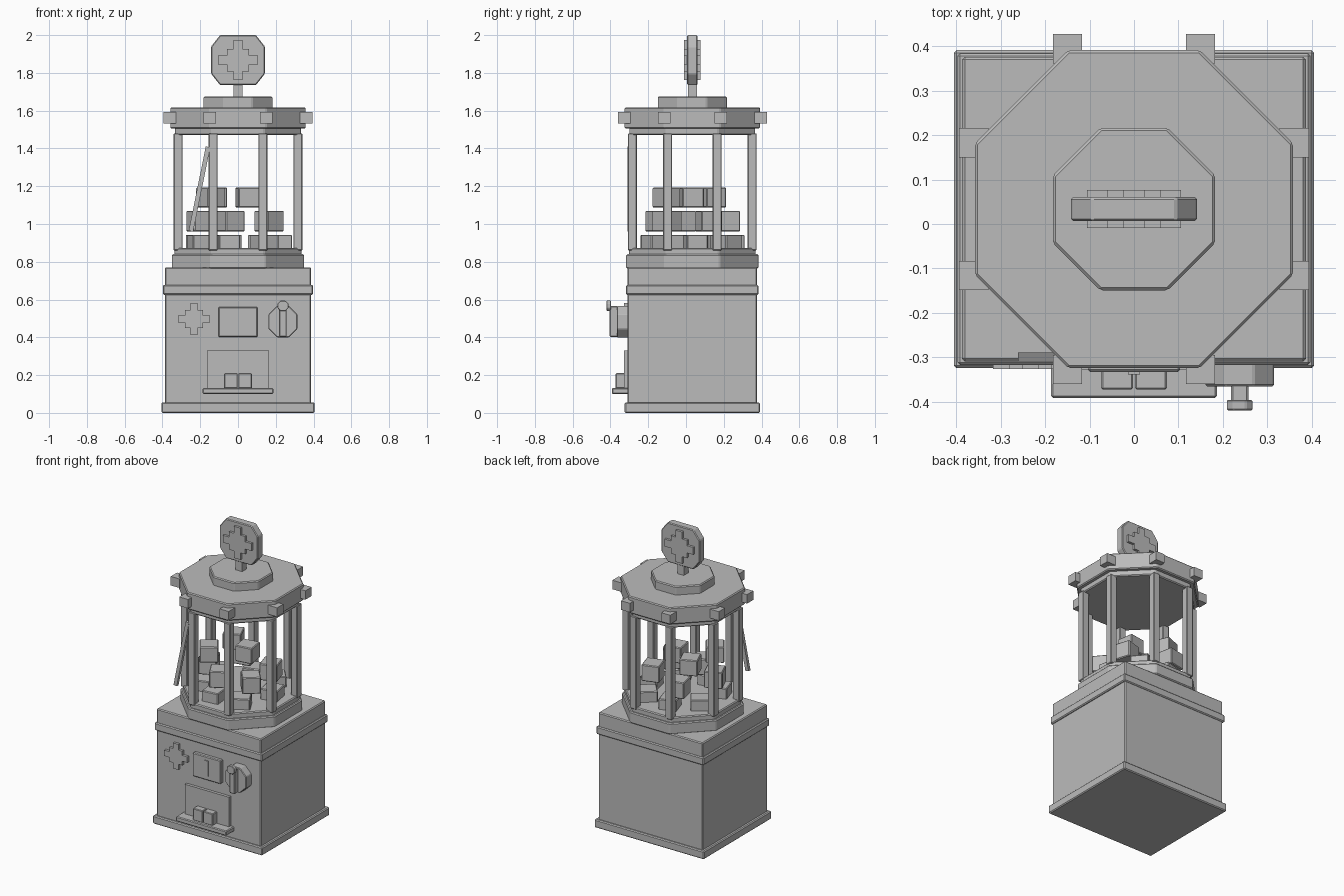
import bpy, bmesh, math
from mathutils import Matrix, Vector

if "Cube" in bpy.data.objects:
    bpy.data.objects.remove(bpy.data.objects["Cube"])

C = 0.0335        # depth centre of the cabinet and cage
FRONT = -0.31     # front face of the cabinet

grey = bpy.data.materials.new("plain_grey")
grey.diffuse_color = (0.5, 0.5, 0.5, 1)
grey.use_nodes = True
grey.node_tree.nodes["Principled BSDF"].inputs["Base Color"].default_value = grey.diffuse_color


def finish(name, bm, bevel):
    bmesh.ops.recalc_face_normals(bm, faces=bm.faces)
    me = bpy.data.meshes.new(name)
    bm.to_mesh(me)
    bm.free()
    me.materials.append(grey)
    ob = bpy.data.objects.new(name, me)
    bpy.context.collection.objects.link(ob)
    if bevel:
        mod = ob.modifiers.new("edge", 'BEVEL')
        mod.width = bevel
        mod.segments = 1
        mod.limit_method = 'ANGLE'
    return ob


def box(name, x, y, z, bevel=0.0, turn=0.0, tilt=0.0):
    """Box from (min, max) ranges, optionally turned about z or tilted about y."""
    bm = bmesh.new()
    size = Matrix.Diagonal((x[1] - x[0], y[1] - y[0], z[1] - z[0], 1))
    bmesh.ops.create_cube(bm, size=1, matrix=size)
    ob = finish(name, bm, bevel)
    ob.location = [(r[0] + r[1]) / 2 for r in (x, y, z)]
    ob.rotation_euler = (0, tilt, turn)
    return ob


def octagon(name, apothem, z0, z1, bevel=0.006):
    bm = bmesh.new()
    r = apothem / math.cos(math.pi / 8)
    bmesh.ops.create_cone(bm, cap_ends=True, segments=8, radius1=r, radius2=r, depth=z1 - z0,
                          matrix=Matrix.Translation((0, C, (z0 + z1) / 2))
                          @ Matrix.Rotation(math.pi / 8, 4, 'Z'))
    return finish(name, bm, bevel)


def plate(name, pts, y0, y1, bevel=0.0):
    """Outline in x/z extruded along y."""
    bm = bmesh.new()
    face = bm.faces.new([bm.verts.new((x, y0, z)) for x, z in pts])
    out = bmesh.ops.extrude_face_region(bm, geom=[face])
    verts = [g for g in out["geom"] if isinstance(g, bmesh.types.BMVert)]
    bmesh.ops.translate(bm, verts=verts, vec=Vector((0, y1 - y0, 0)))
    return finish(name, bm, bevel)


def cut_rect(cx, cz, hx, hz, cx_cut, cz_cut):
    """Rectangle outline with cut corners."""
    a, b = hx - cx_cut, hz - cz_cut
    pts = [(a, -hz), (hx, -b), (hx, b), (a, hz), (-a, hz), (-hx, b), (-hx, -b), (-a, -hz)]
    return [(cx + x, cz + z) for x, z in pts]


def stepped_star(cx, cz, r):
    """Plus outline with one step in each inner corner."""
    a, b = 0.23 * r, 0.56 * r
    quarter = [(r, -a), (r, a), (b, a), (b, b), (a, b)]
    pts = []
    for k in range(4):
        for x, z in quarter:
            for _ in range(k):
                x, z = -z, x
            pts.append((cx + x, cz + z))
    return pts


# cabinet
def slab(name, hx, hy, z0, z1):
    box(name, (-hx, hx), (C - hy, C + hy), (z0, z1), 0.006)


slab("base_lip", 0.406, 0.358, 0, 0.055)
slab("cabinet", 0.387, 0.343, 0.03, 0.77)
slab("cabinet_band", 0.398, 0.351, 0.625, 0.677)

# front controls
plate("front_star", stepped_star(-0.233, 0.497, 0.085), FRONT + 0.01, -0.327)
box("coin_plate", (-0.104, 0.104), (-0.333, FRONT + 0.01), (0.402, 0.56), 0.005)
box("coin_slot", (-0.014, 0.014), (-0.339, -0.32), (0.43, 0.535))
plate("crank_disc", cut_rect(0.238, 0.483, 0.077, 0.083, 0.045, 0.045), FRONT + 0.01, -0.366, 0.004)
box("crank_bar", (0.218, 0.258), (-0.404, -0.36), (0.402, 0.565), 0.005)
plate("crank_knob", cut_rect(0.238, 0.567, 0.029, 0.027, 0.015, 0.015), -0.42, -0.396, 0.003)

# prize outlet
box("outlet_door", (-0.164, 0.164), (-0.329, FRONT + 0.01), (0.12, 0.33))
box("outlet_tray", (-0.187, 0.187), (-0.392, FRONT + 0.01), (0.1, 0.132), 0.005)
for i, x in enumerate((-0.038, 0.038)):
    box(f"outlet_prize_{i}", (x - 0.036, x + 0.036), (-0.373, -0.315), (0.13, 0.21), 0.004)

# octagonal cage
octagon("cage_floor", 0.35, 0.765, 0.84)
octagon("cage_floor_ring", 0.335, 0.83, 0.873)
octagon("roof_ring", 0.333, 1.47, 1.515)
octagon("roof", 0.358, 1.505, 1.618)
octagon("roof_cap", 0.183, 1.61, 1.675)
for i in range(8):
    a = math.pi / 8 + i * math.pi / 4
    px, py = 0.343 * math.cos(a), C + 0.343 * math.sin(a)
    box(f"post_{i}", (px - 0.024, px + 0.024), (py - 0.024, py + 0.024), (0.86, 1.48), 0.004)
    kx, ky = 0.391 * math.cos(a), C + 0.391 * math.sin(a)
    box(f"roof_lamp_{i}", (kx - 0.033, kx + 0.033), (ky - 0.033, ky + 0.033), (1.532, 1.592))

# leaning rod at the front left of the cage
box("leaning_rod", (-0.216, -0.192), (-0.31, -0.29), (0.957, 1.413), tilt=0.2)

# prizes: height of the layer, then x, y and turn of each block
layers = [
    (0.835, 0.943, [(-0.2, -0.08, 0.3), (-0.05, -0.18, 0.1), (0.14, -0.16, 0.5), (0.22, 0.05, 0.2),
                    (-0.2, 0.14, 0.6), (-0.05, 0.24, 0.3), (0.13, 0.22, 0.7)]),
    (0.96, 1.07, [(-0.2, -0.02, 0.4), (-0.04, -0.14, 0.5), (0.165, -0.1, 0.7),
                  (0.16, 0.12, 0.3), (-0.1, 0.22, 0.2)]),
    (1.087, 1.193, [(-0.145, -0.1, 0.6), (0.05, 0.03, 0.15), (-0.13, 0.14, 0.4)]),
]
for n, (z0, z1, spots) in enumerate(layers):
    for i, (x, y, turn) in enumerate(spots):
        box(f"prize_{n}_{i}", (x - 0.057, x + 0.057), (y - 0.057, y + 0.057), (z0, z1), 0.005, turn=turn)

# sign on the roof
box("sign_stem", (-0.024, 0.024), (C - 0.024, C + 0.024), (1.66, 1.75))
plate("sign", cut_rect(0, 1.8675, 0.142, 0.1325, 0.047, 0.06), C - 0.027, C + 0.027, 0.005)
plate("sign_star", stepped_star(0, 1.8675, 0.106), C - 0.043, C + 0.043)
